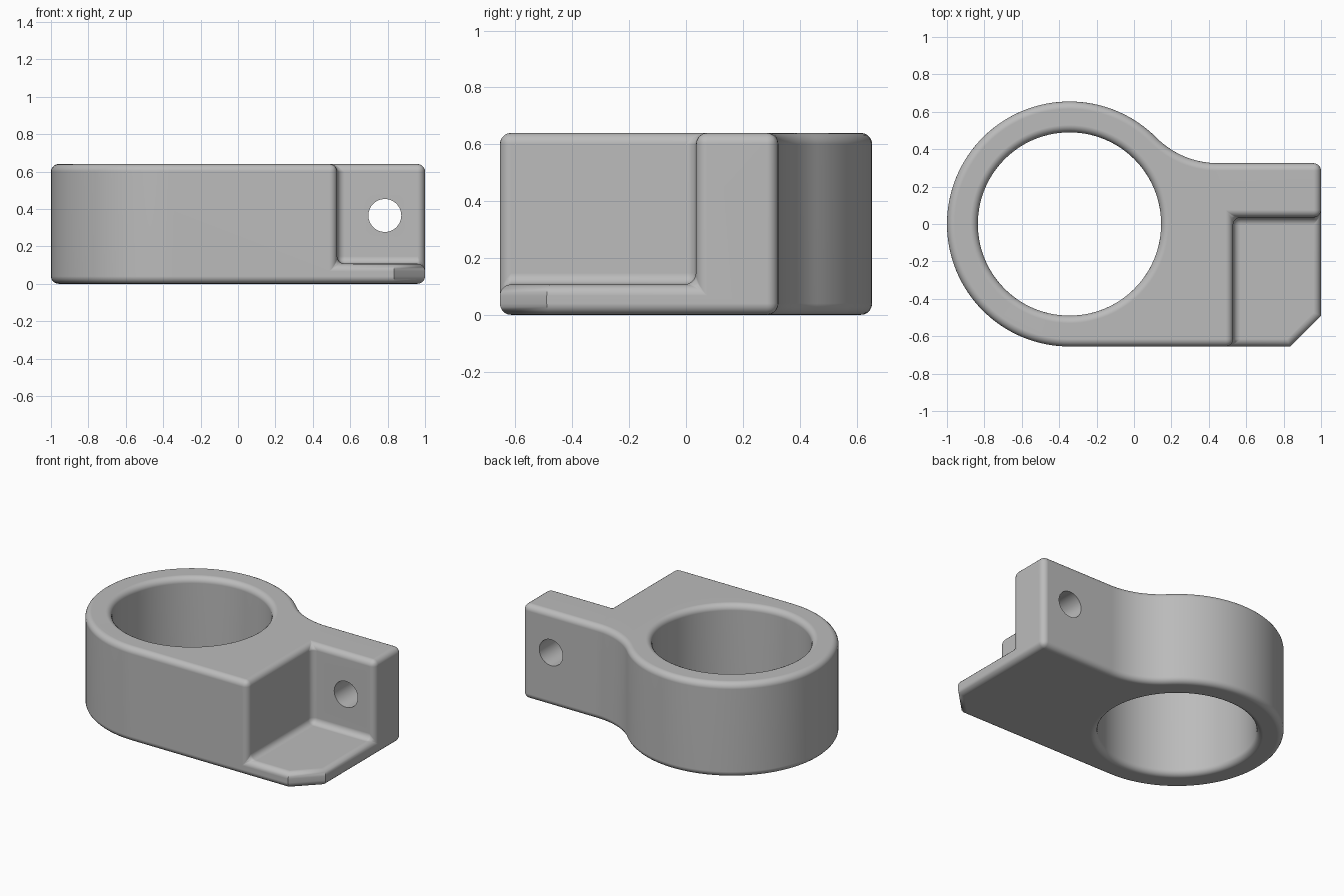
import bpy
import bmesh
from math import sin, cos, pi, radians, hypot, atan2

cube = bpy.data.objects.get("Cube")
if cube:
    bpy.data.objects.remove(cube, do_unlink=True)

# Main dimensions
HEIGHT, RING_X, RING_R, BORE_R = 0.64, -0.345, 0.655, 0.49
BACK_Y, STEP_X, STEP_Y, STEP_Z = 0.325, 0.53, 0.035, 0.107
CHAMFER, ROUND = 0.165, 0.04

grey = bpy.data.materials.new("plain grey")
grey.use_nodes = True
grey.diffuse_color = (0.5, 0.5, 0.5, 1)
grey.node_tree.nodes["Principled BSDF"].inputs["Base Color"].default_value = (0.5, 0.5, 0.5, 1)


def arc(cx, cy, r, start, end, steps):
    angles = [start + (end - start) * i / steps for i in range(steps + 1)]
    return [(cx + r * cos(a), cy + r * sin(a)) for a in angles]


def prism(name, outline, low, high):
    """Extrude a flat outline upward into a closed solid."""
    bm = bmesh.new()
    base = bm.faces.new([bm.verts.new((x, y, low)) for x, y in outline])
    top = bmesh.ops.extrude_face_region(bm, geom=[base])["geom"]
    moved = [v for v in top if isinstance(v, bmesh.types.BMVert)]
    bmesh.ops.translate(bm, verts=moved, vec=(0, 0, high - low))
    bmesh.ops.recalc_face_normals(bm, faces=bm.faces)
    mesh = bpy.data.meshes.new(name)
    bm.to_mesh(mesh)
    bm.free()
    obj = bpy.data.objects.new(name, mesh)
    bpy.context.collection.objects.link(obj)
    return obj


def cut(target, cutter):
    cutter.hide_render = True
    mod = target.modifiers.new("cut", 'BOOLEAN')
    mod.operation, mod.solver, mod.object = 'DIFFERENCE', 'EXACT', cutter
    bpy.ops.object.modifier_apply(modifier=mod.name)
    bpy.data.objects.remove(cutter, do_unlink=True)


# Outline: ring, straight front, chamfered corner, back wall, tangent blend
blend_x = 0.45
dx = blend_x - RING_X
blend_r = (dx ** 2 + BACK_Y ** 2 - RING_R ** 2) / (2 * (RING_R - BACK_Y))
blend_y = BACK_Y + blend_r
touch = atan2(blend_y, dx)
outline = arc(RING_X, 0, RING_R, touch, 1.5 * pi, 80)
outline += [(1 - CHAMFER, -RING_R), (1, CHAMFER - RING_R), (1, BACK_Y)]
outline += arc(blend_x, blend_y, blend_r, 1.5 * pi, pi + touch, 20)[:-1]

body = prism("clamp_body", outline, 0, HEIGHT)
body.data.materials.append(grey)
bpy.ops.object.select_all(action='DESELECT')
body.select_set(True)
bpy.context.view_layer.objects.active = body

# Corner recess and large ring bore
recess = [(STEP_X, -1), (2, -1), (2, STEP_Y), (STEP_X, STEP_Y)]
cut(body, prism("recess_cutter", recess, STEP_Z, 1))
cut(body, prism("bore_cutter", arc(RING_X, 0, BORE_R, 0, 2 * pi, 112)[:-1], -1, 1))

# Rounded edges; the chamfer's upright edges stay crisp
bevel = body.modifiers.new("rounding", 'BEVEL')
bevel.width, bevel.segments = ROUND, 5
bevel.limit_method, bevel.angle_limit = 'ANGLE', radians(55)
bevel.use_clamp_overlap = False
bpy.ops.object.modifier_apply(modifier=bevel.name)

# Bolt hole through the back wall
bolt = prism("bolt_cutter", arc(0.785, 0.365, 0.088, 0, 2 * pi, 48)[:-1], -1, 1)
bolt.rotation_euler.x = pi / 2
bolt.location.z = 0
cut(body, bolt)

# Smooth curves, flat faces
bpy.ops.object.shade_smooth_by_angle(angle=radians(32))
normals = body.modifiers.new("face weighting", 'WEIGHTED_NORMAL')
normals.keep_sharp = True
